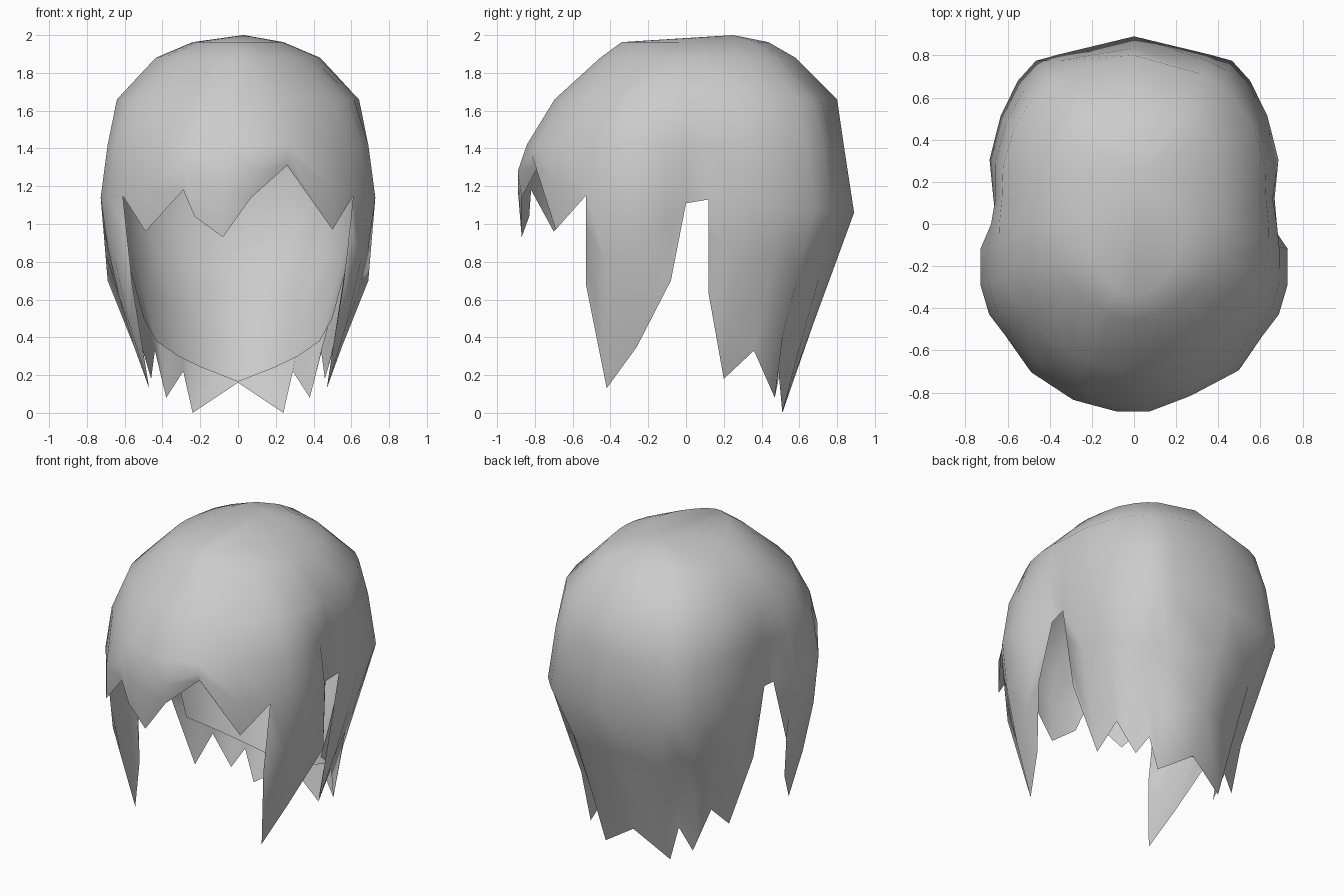
import bpy
import bmesh
import math
from mathutils import Vector

default_cube = bpy.data.objects.get("Cube")
if default_cube:
    bpy.data.objects.remove(default_cube, do_unlink=True)

# Head outline: azimuth in degrees, then radius at ear, cheek, temple and crown
OUTLINE = [
    (-90, .89, .85, .70, .46), (-70, .87, .83, .69, .44), (-54, .85, .80, .68, .42),
    (-41, .81, .77, .67, .42), (-29, .81, .77, .67, .42), (-10, .74, .70, .65, .43),
    (8, .67, .66, .63, .44), (24, .75, .72, .68, .46), (45, .84, .80, .75, .52),
    (57, .91, .85, .78, .55), (66, .88, .85, .78, .56), (90, .89, .835, .80, .58),
]
EAR, CHEEK, TEMPLE, CROWN = 1.14, 1.42, 1.66, 1.88
POLE = Vector((.03, .25, 2))

# Uneven fringe tips and notches
FRINGE = [
    (-.49, -.70, .96), (-.29, -.82, 1.18), (-.23, -.83, 1.04), (-.08, -.87, .93),
    (.07, -.87, 1.14), (.26, -.78, 1.31), (.5, -.69, .97),
]

# Hem of one side from fringe to nape: azimuth at the ear, then position
SIDE_HEM = [
    (-41, .61, -.53, 1.15), (-40.9, .56, -.53, .68), (-32, .47, -.42, .13),
    (-22, .55, -.26, .35), (-9, .69, -.08, .7), (0, .65, 0, 1.11),
    (10.3, .667, .12, 1.13), (10.4, .585, .12, .63), (24, .46, .2, .18),
    (39, .44, .36, .33), (51, .38, .47, .08), (59, .29, .49, .22),
    (66, .24, .51, 0),
]
NAPE = (90, 0, .56, .16)

# Hem of the inner layer at the back of the head
LINER_HEM = [
    (14, .52, .17, .5), (38, .45, .35, .38), (55, .33, .45, .3), (70, .2, .51, .24),
]
LINER_NAPE = (90, 0, .56, .165)


def fold(azimuth):
    """Bring an azimuth on the mirrored side to the side of the outline."""
    return math.degrees(math.asin(math.sin(math.radians(azimuth))))


def radius(azimuth, column):
    """Interpolate the head outline, which is mirrored across the middle."""
    folded = fold(azimuth)
    for low, high in zip(OUTLINE, OUTLINE[1:]):
        if folded <= high[0]:
            t = (folded - low[0]) / (high[0] - low[0])
            return low[column] + t * (high[column] - low[column])
    return OUTLINE[-1][column]


def on_ring(azimuth, column, z):
    a, r = math.radians(azimuth), radius(azimuth, column)
    return Vector((r * math.cos(a), r * math.sin(a), z))


def cap_points(azimuth):
    """Points of one lock over the top of the head."""
    crown = on_ring(azimuth, 4, CROWN)
    upper = Vector((crown.x * .55, crown.y * .75, 1.963))
    return [upper, crown, on_ring(azimuth, 3, TEMPLE), on_ring(azimuth, 2, CHEEK)]


def hanging_points(azimuth, tip):
    """Points of one lock from the cheek down to its tip."""
    if tip.y < -.6:
        # Fringe locks swell a little before their tips
        middle = on_ring(azimuth, 2, CHEEK).lerp(tip, .5)
        return [Vector((middle.x * 1.02, middle.y * 1.04, middle.z)), tip, tip, tip]
    if tip.z > 1:
        return [tip] * 4
    # Long locks start lower towards the back, swell at the sides
    # and tuck in where side and back meet
    back = max(0, math.sin(math.radians(azimuth)))
    start = on_ring(azimuth, 1, EAR - .08 * back)
    swell = .13 * max(0, start.z - tip.z - .5) * (1 - back)
    tuck = .13 * max(0, 1 - abs(fold(azimuth) - 55) / 12)
    points = []
    for i in range(4):
        t = i / 3
        bend = math.sin(math.pi * t)
        p = start.lerp(tip, t)
        inward = 1 - tuck * t * bend
        p.x *= inward + swell * bend
        p.y *= inward
        points.append(p)
    return points


def mirrored(hem, middle):
    both = [middle]
    for azimuth, x, y, z in hem:
        both += [(azimuth, x, y, z), (180 - azimuth, -x, y, z)]
    return sorted(both)


def make_sheet(name, columns, closed, pole=None):
    """Skin neighbouring columns of points with quads and weld shared points."""
    rows, count = len(columns[0]), len(columns)
    verts = [p for column in columns for p in column]
    faces = []
    if pole:
        verts.append(pole)
    for c in range(count if closed else count - 1):
        a, b = c * rows, (c + 1) % count * rows
        if pole:
            faces.append((len(verts) - 1, a, b))
        for r in range(rows - 1):
            faces.append((a + r, a + r + 1, b + r + 1, b + r))
    mesh = bpy.data.meshes.new(name)
    mesh.from_pydata(verts, [], faces)
    bm = bmesh.new()
    bm.from_mesh(mesh)
    bmesh.ops.remove_doubles(bm, verts=bm.verts, dist=.012)
    for face in bm.faces:
        face.smooth = True
    bm.to_mesh(mesh)
    bm.free()
    mesh.materials.append(hair_grey)
    obj = bpy.data.objects.new(name, mesh)
    bpy.context.collection.objects.link(obj)


hair_grey = bpy.data.materials.new("hair_grey")
hair_grey.use_nodes = True
grey = (.6, .6, .6, 1)
hair_grey.diffuse_color = grey
hair_grey.node_tree.nodes["Principled BSDF"].inputs["Base Color"].default_value = grey

# Outer hair with fringe, side locks and jagged nape
hem = mirrored(SIDE_HEM, NAPE)
hem += [(math.degrees(math.atan2(y, x)), x, y, z) for x, y, z in FRINGE]
hem = sorted((azimuth - 360 if azimuth > 200 else azimuth, x, y, z)
             for azimuth, x, y, z in hem)
outer = [cap_points(h[0]) + hanging_points(h[0], Vector(h[1:])) for h in hem]
make_sheet("outer_hair", outer, True, POLE)

# Inner layer with a rounded lower edge
inner = []
for azimuth, *tip in mirrored(LINER_HEM, LINER_NAPE):
    points = cap_points(azimuth)[2:] + hanging_points(azimuth, Vector(tip))
    inner.append([Vector((p.x * .96, p.y * .965, p.z)) for p in points])
make_sheet("inner_back_hair", inner, False)
